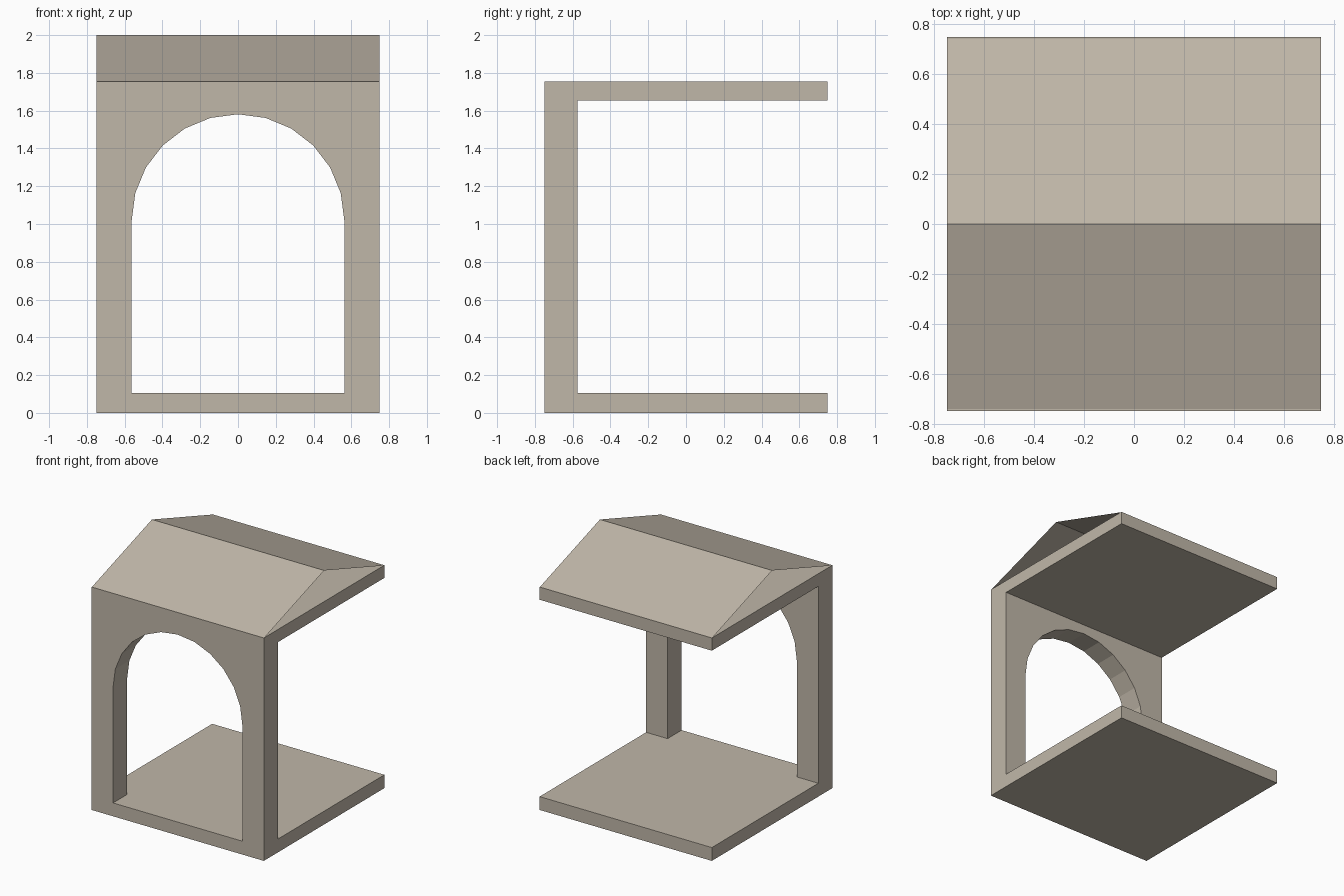
import bpy, math

if "Cube" in bpy.data.objects:
    bpy.data.objects.remove(bpy.data.objects["Cube"])

stone = bpy.data.materials.new("warm_stone")
stone.diffuse_color = (0.53, 0.475, 0.395, 1)
stone.use_nodes = True
stone.node_tree.nodes["Principled BSDF"].inputs["Base Color"].default_value = stone.diffuse_color

HALF = 0.75
BASE_TOP, SLAB_BOTTOM, SLAB_TOP, RIDGE = 0.105, 1.655, 1.755, 2.0
WALL_BACK = -0.575
ARCH_R, SPRING = 0.563, 1.018


def add_mesh(name, verts, faces):
    me = bpy.data.meshes.new(name)
    me.from_pydata(verts, [], faces)
    me.materials.append(stone)
    ob = bpy.data.objects.new(name, me)
    bpy.context.collection.objects.link(ob)
    return ob


def slab(name, z0, z1):
    bpy.ops.mesh.primitive_cube_add(size=1, location=(0, 0, (z0 + z1) / 2))
    ob = bpy.context.object
    ob.name = name
    ob.scale = (2 * HALF, 2 * HALF, z1 - z0)
    ob.data.materials.append(stone)


# floor and ceiling slabs
slab("floor_slab", 0, BASE_TOP)
slab("ceiling_slab", SLAB_BOTTOM, SLAB_TOP)

# front wall: one outline with the arched doorway, given depth
arch = [(ARCH_R * math.cos(math.pi * i / 12), SPRING + ARCH_R * math.sin(math.pi * i / 12))
        for i in range(13)]
outline = [(HALF, BASE_TOP), (HALF, SLAB_BOTTOM), (-HALF, SLAB_BOTTOM), (-HALF, BASE_TOP),
           (-ARCH_R, BASE_TOP)] + arch[::-1] + [(ARCH_R, BASE_TOP)]
n = len(outline)
verts = [(x, y, z) for y in (-HALF, WALL_BACK) for x, z in outline]
faces = [tuple(range(n))[::-1], tuple(range(n, 2 * n))]
faces += [(i, (i + 1) % n, (i + 1) % n + n, i + n) for i in range(n)]
wall = add_mesh("arched_wall", verts, faces)
# consistent outward normals
import bmesh
bm = bmesh.new()
bm.from_mesh(wall.data)
bmesh.ops.recalc_face_normals(bm, faces=bm.faces)
bm.to_mesh(wall.data)
bm.free()

# two thin roof sheets with open gables
EAVE = 0.742
for name, s in (("front_roof_sheet", -1), ("back_roof_sheet", 1)):
    quad = [(-HALF, s * EAVE, SLAB_TOP), (HALF, s * EAVE, SLAB_TOP),
            (HALF, 0, RIDGE), (-HALF, 0, RIDGE)]
    add_mesh(name, quad, [(0, 1, 2, 3) if s < 0 else (3, 2, 1, 0)])
